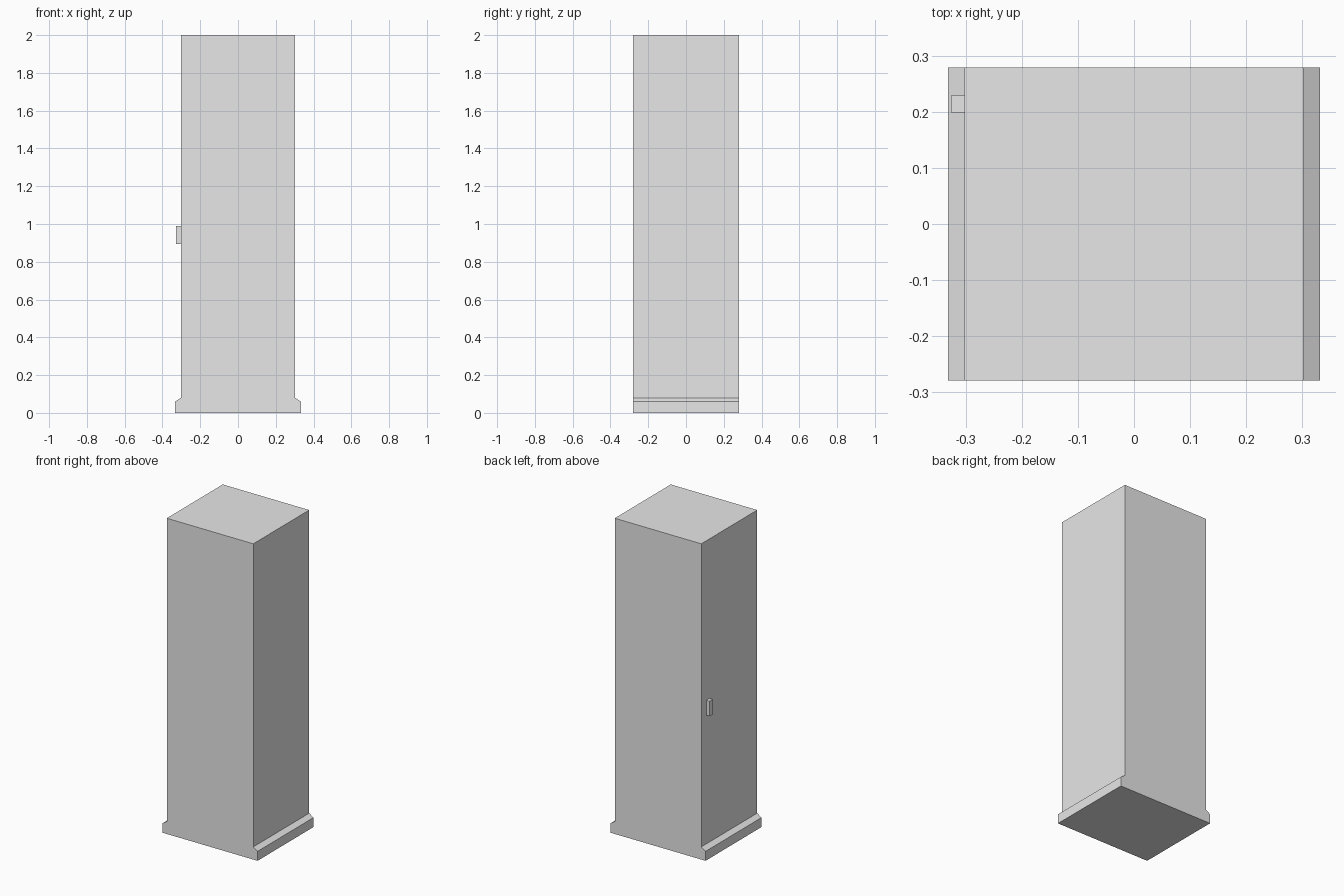
import bpy
import bmesh
from mathutils import Vector

cube = bpy.data.objects.get("Cube")
if cube:
    bpy.data.objects.remove(cube, do_unlink=True)

# Single plain grey
grey = bpy.data.materials.new("light_grey")
grey.use_nodes = True
color = (0.8, 0.8, 0.8, 1)
grey.diffuse_color = color
grey.node_tree.nodes["Principled BSDF"].inputs["Base Color"].default_value = color


def extrude_profile(name, profile, y0, y1):
    """Closed x-z profile extruded along y."""
    bm = bmesh.new()
    face = bm.faces.new([bm.verts.new((x, y0, z)) for x, z in profile])
    result = bmesh.ops.extrude_face_region(bm, geom=[face])
    verts = [v for v in result["geom"] if isinstance(v, bmesh.types.BMVert)]
    bmesh.ops.translate(bm, verts=verts, vec=Vector((0, y1 - y0, 0)))
    bmesh.ops.recalc_face_normals(bm, faces=bm.faces)
    mesh = bpy.data.meshes.new(name)
    bm.to_mesh(mesh)
    bm.free()
    mesh.materials.append(grey)
    obj = bpy.data.objects.new(name, mesh)
    bpy.context.scene.collection.objects.link(obj)
    return obj


# Tall cabinet with a sloped plinth on both sides
half = [(0.333, 0), (0.333, 0.06), (0.303, 0.08), (0.303, 2)]
outline = half + [(-x, z) for x, z in reversed(half)]
extrude_profile("cabinet_body", outline, -0.28, 0.28)

# Door handle on the right side, near the back
handle = [(-0.327, 0.895), (-0.303, 0.895), (-0.303, 0.99), (-0.327, 0.99)]
extrude_profile("door_handle", handle, 0.199, 0.23)
